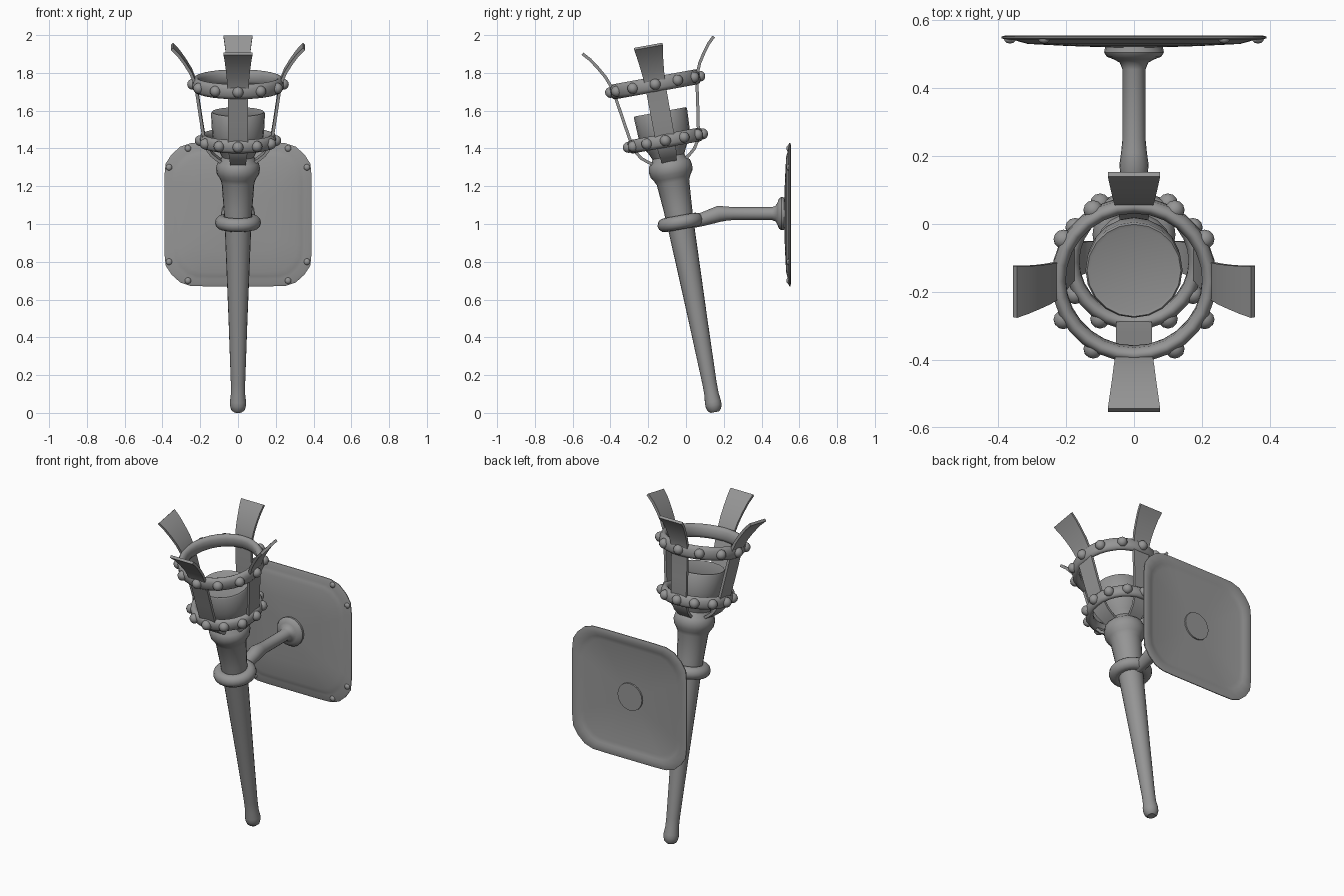
import bpy, bmesh, math
from mathutils import Matrix, Vector

if "Cube" in bpy.data.objects:
    bpy.data.objects.remove(bpy.data.objects["Cube"])

# the torch leans forward: local z runs along the handle
TILT = math.radians(10.3)
TORCH = Matrix.Translation((0, 0.153, 0)) @ Matrix.Rotation(TILT, 4, 'X')

iron = bpy.data.materials.new("dark_iron")
iron.diffuse_color = (0.3, 0.3, 0.3, 1)
iron.use_nodes = True
iron.node_tree.nodes["Principled BSDF"].inputs["Base Color"].default_value = iron.diffuse_color


def finish(name, bm, matrix=Matrix(), angle=40):
    bmesh.ops.recalc_face_normals(bm, faces=bm.faces)
    me = bpy.data.meshes.new(name)
    bm.to_mesh(me)
    bm.free()
    me.materials.append(iron)
    ob = bpy.data.objects.new(name, me)
    bpy.context.collection.objects.link(ob)
    ob.matrix_world = matrix
    bpy.ops.object.select_all(action='DESELECT')
    ob.select_set(True)
    bpy.context.view_layer.objects.active = ob
    bpy.ops.object.shade_smooth_by_angle(angle=math.radians(angle))
    return ob


def skin(name, loops, closed=False, matrix=Matrix(), angle=40):
    """Bridge equal loops of points; cap both ends, or join last to first."""
    bm = bmesh.new()
    rows = [[bm.verts.new(p) for p in loop] for loop in loops]
    n = len(rows[0])
    pairs = list(zip(rows, rows[1:])) + ([(rows[-1], rows[0])] if closed else [])
    for a, b in pairs:
        for i in range(n):
            j = (i + 1) % n
            bm.faces.new((a[i], a[j], b[j], b[i]))
    if not closed:
        bm.faces.new(rows[0])
        bm.faces.new(rows[-1])
    return finish(name, bm, matrix, angle)


def lathe(name, profile, n=20, closed=False, angle=40):
    loops = [[(r * math.cos(2 * math.pi * i / n), r * math.sin(2 * math.pi * i / n), z)
              for i in range(n)] for r, z in profile]
    return skin(name, loops, closed, TORCH, angle)


def tube(name, path, n=16):
    """Round tube along (y, z, radius) points in the x = 0 plane."""
    loops = []
    for k, (y, z, r) in enumerate(path):
        a, b = path[max(k - 1, 0)], path[min(k + 1, len(path) - 1)]
        t = Vector((0, b[0] - a[0], b[1] - a[1])).normalized()
        side = Vector((0, -t.z, t.y))
        loops.append([Vector((0, y, z)) + r * (math.cos(w) * Vector((1, 0, 0)) + math.sin(w) * side)
                      for w in (2 * math.pi * i / n for i in range(n))])
    return skin(name, loops)


def studs(name, points, r, matrix=Matrix(), squash=(1, 1, 1)):
    bm = bmesh.new()
    for p in points:
        m = Matrix.Translation(p) @ Matrix.Diagonal((*squash, 1))
        bmesh.ops.create_uvsphere(bm, u_segments=12, v_segments=8, radius=r, matrix=m)
    return finish(name, bm, matrix)


# handle with end knob and swollen neck, flaring into the bowl
lathe("handle", [
    (0.022, 0.004), (0.036, 0.016), (0.043, 0.04), (0.043, 0.06), (0.038, 0.1), (0.038, 0.16),
    (0.050, 0.5), (0.069, 0.97), (0.076, 1.1), (0.087, 1.24), (0.097, 1.262), (0.112, 1.285),
    (0.117, 1.315), (0.11, 1.345), (0.09, 1.365), (0.084, 1.385), (0.10, 1.41)])
lathe("bowl", [
    (0.084, 1.375), (0.10, 1.41), (0.13, 1.46), (0.138, 1.51), (0.143, 1.612),
    (0.138, 1.62), (0.128, 1.617)])

# two cage rings, each with twelve studs
for name, r, s, h in (("lower_ring", 0.182, 1.465, 0.036), ("upper_ring", 0.222, 1.768, 0.04)):
    w = 0.021
    section = [(r - w, s - h * .5), (r - w * .5, s - h * .9), (r, s - h), (r + w * .5, s - h * .9),
               (r + w, s - h * .5), (r + w, s + h * .5), (r + w * .5, s + h * .9), (r, s + h),
               (r - w * .5, s + h * .9), (r - w, s + h * .5)]
    lathe(name, section, 28, closed=True, angle=55)
    a = r + w - 0.003
    studs(name + "_studs", [(a * math.cos(math.pi * i / 6), a * math.sin(math.pi * i / 6), s)
                            for i in range(12)], 0.029, TORCH)

# four flared straps: (radius, height, half width); flare heights vary a little
STRAP = [(0.075, 1.345, 0.038), (0.11, 1.368, 0.042), (0.142, 1.395, 0.046), (0.168, 1.435, 0.05),
         (0.18, 1.48, 0.052), (0.199, 1.60, 0.053), (0.218, 1.73, 0.054), (0.23, 1.79, 0.055),
         (0.252, 1.845, 0.06), (0.282, 1.895, 0.065), (0.315, 1.943, 0.071), (0.35, 1.98, 0.077)]
T = 0.008
for k, (name, lift) in enumerate((("right", -0.008), ("back", -0.018), ("left", -0.008), ("front", 0.016))):
    path = [(r, s + lift * max(0, (s - 1.73) / 0.25), w) for r, s, w in STRAP]
    loops = []
    for i, (r, s, w) in enumerate(path):
        a, b = path[max(i - 1, 0)], path[min(i + 1, len(path) - 1)]
        t = Vector((b[0] - a[0], b[1] - a[1])).normalized()
        dr, ds = t.y * T, -t.x * T
        loops.append([(r - dr, -w, s - ds), (r + dr, -w, s + ds),
                      (r + dr, w, s + ds), (r - dr, w, s - ds)])
    skin(name + "_strap", loops, False, TORCH @ Matrix.Rotation(k * math.pi / 2, 4, 'Z'))

# collar gripping the handle
C, R, r = 1.025, 0.085, 0.037
lathe("collar", [(R + r * math.cos(math.pi * i / 6), C + r * math.sin(math.pi * i / 6))
                 for i in range(12)], 24, closed=True)

# bracket arm ending in a round flange
tube("bracket_arm", [
    (0.03, 1.012, 0.034), (0.09, 1.026, 0.036), (0.14, 1.042, 0.040), (0.175, 1.054, 0.043),
    (0.21, 1.055, 0.038), (0.25, 1.055, 0.034), (0.455, 1.055, 0.034), (0.475, 1.055, 0.042),
    (0.485, 1.055, 0.06), (0.492, 1.055, 0.08), (0.505, 1.055, 0.088), (0.522, 1.055, 0.085),
    (0.548, 1.055, 0.083)], 20)

# wall plate: rounded rectangle loops from front centre, round the edge, to back centre
corner = [(0.39, 0.20), (0.383, 0.27), (0.352, 0.318), (0.305, 0.36), (0.25, 0.378), (0.17, 0.38)]
quarter = corner + [(-x, z) for x, z in reversed(corner)]
outline = quarter + [(-x, -z) for x, z in quarter]
plate = [(0.2, 0.520), (0.5, 0.524), (0.8, 0.530), (0.86, 0.536), (0.9, 0.541), (0.97, 0.542),
         (1.0, 0.547), (1.0, 0.552), (0.97, 0.555), (0.9, 0.554), (0.86, 0.548), (0.8, 0.543), (0.2, 0.540)]
skin("wall_plate", [[(x * f, y, 1.05 + z * f) for x, z in outline] for f, y in plate], angle=50)
studs("plate_studs", [(sx * x, 0.543, 1.05 + sz * z) for sx in (-1, 1) for sz in (-1, 1)
                      for x, z in ((0.265, 0.35), (0.365, 0.25))], 0.017, squash=(1, 0.7, 1))
